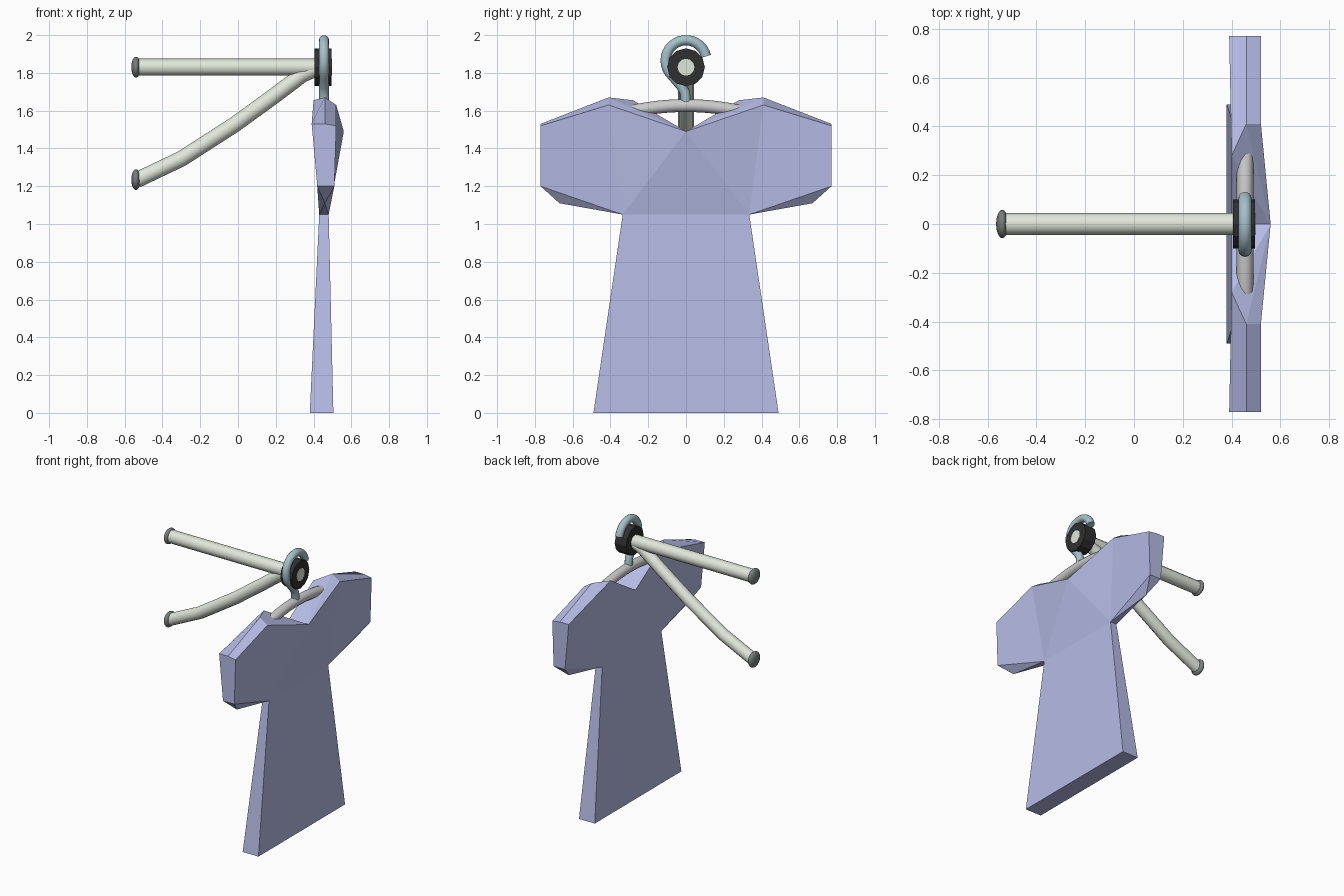
import bpy, bmesh
from math import sin, cos, radians, pi

if "Cube" in bpy.data.objects:
    bpy.data.objects.remove(bpy.data.objects["Cube"])


def colour(obj, name, rgb):
    mat = bpy.data.materials.get(name) or bpy.data.materials.new(name)
    mat.diffuse_color = (*rgb, 1)
    mat.use_nodes = True
    mat.node_tree.nodes["Principled BSDF"].inputs["Base Color"].default_value = mat.diffuse_color
    obj.data.materials.append(mat)


def shade(obj, angle=40):
    bpy.ops.object.select_all(action='DESELECT')
    obj.select_set(True)
    bpy.context.view_layer.objects.active = obj
    bpy.ops.object.shade_smooth_by_angle(angle=radians(angle))


def tube(name, points, radius, mat, rgb):
    cu = bpy.data.curves.new(name, 'CURVE')
    cu.dimensions = '3D'
    cu.bevel_depth = radius
    cu.bevel_resolution = 4
    cu.use_fill_caps = True
    sp = cu.splines.new('POLY')
    sp.points.add(len(points) - 1)
    for p, co in zip(sp.points, points):
        p.co = (*co, 1)
    obj = bpy.data.objects.new(name, cu)
    bpy.context.collection.objects.link(obj)
    bpy.ops.object.select_all(action='DESELECT')
    obj.select_set(True)
    bpy.context.view_layer.objects.active = obj
    bpy.ops.object.convert(target='MESH')
    obj = bpy.context.object
    obj.name = name
    colour(obj, mat, rgb)
    shade(obj)
    return obj


def end_cap(name, z):
    bpy.ops.mesh.primitive_uv_sphere_add(segments=20, ring_count=12, radius=1,
                                         location=(-0.54, 0, z))
    obj = bpy.context.object
    obj.name = name
    obj.scale = (0.025, 0.058, 0.055)
    colour(obj, "dark_grey", (0.2, 0.21, 0.21))
    shade(obj, 60)


PALE = ("pale_green", (0.75, 0.8, 0.71))

# Rail, curved brace and their end caps
tube("rail", [(-0.535, 0, 1.83), (0.497, 0, 1.83)], 0.045, *PALE)
tube("brace", [(-0.535, 0, 1.233), (-0.30, 0, 1.345), (-0.02, 0, 1.525), (0.18, 0, 1.67),
               (0.34, 0, 1.79), (0.44, 0, 1.835)], 0.042, *PALE)
end_cap("rail_cap", 1.83)
end_cap("brace_cap", 1.235)

# Round flange at the end of the rail
bpy.ops.mesh.primitive_cylinder_add(vertices=12, radius=0.1, depth=0.09,
                                    location=(0.45, 0, 1.83), rotation=(0, pi / 2, 0))
flange = bpy.context.object
flange.name = "flange"
colour(flange, "black", (0.03, 0.03, 0.03))

# Hanger hook and shoulder bar
arc = [(0.455, 0.108 * cos(radians(a)), 1.865 + 0.108 * sin(radians(a)))
       for a in range(12, 240, 12)]
tube("hanger_hook", arc + [(0.455, -0.025, 1.73), (0.455, -0.005, 1.695), (0.455, 0, 1.64)],
     0.027, "steel_blue", (0.38, 0.53, 0.59))
ys = [i * 0.05 for i in range(-11, 12)]
tube("hanger_bar", [(0.455, y, 1.627 - 0.38 * y * y) for y in ys],
     0.034, "warm_grey", (0.72, 0.7, 0.7))

# Garment: one half as key points (x, y, z), mirrored across y
P = {
    'neck_f': (0.56, 0, 1.49), 'neck_b': (0.40, 0, 1.48),
    'sh_f': (0.52, 0.41, 1.63), 'sh_m': (0.46, 0.41, 1.67), 'sh_b': (0.40, 0.28, 1.655),
    'cuff_f': (0.52, 0.77, 1.52), 'cuff_m': (0.46, 0.77, 1.53), 'cuff_b': (0.39, 0.77, 1.53),
    'low_f': (0.51, 0.77, 1.20), 'low_b': (0.42, 0.77, 1.20), 'under': (0.46, 0.67, 1.11),
    'pit_f': (0.48, 0.335, 1.05), 'pit_b': (0.43, 0.335, 1.05),
    'mid_f': (0.48, 0, 1.05), 'mid_b': (0.43, 0, 1.05),
    'hem_f': (0.505, 0.49, 0), 'hem_b': (0.38, 0.49, 0),
    'hem0_f': (0.505, 0, 0), 'hem0_b': (0.38, 0, 0),
}
F = ["neck_f mid_f pit_f", "neck_f pit_f sh_f", "sh_f pit_f low_f cuff_f",
     "mid_f hem0_f hem_f pit_f", "neck_b sh_b pit_b", "neck_b pit_b mid_b",
     "sh_b cuff_b low_b pit_b", "mid_b pit_b hem_b hem0_b",
     "sh_f cuff_f cuff_m sh_m", "sh_m cuff_m cuff_b sh_b",
     "neck_f sh_f sh_m", "neck_f sh_m sh_b", "neck_f sh_b neck_b",
     "cuff_f low_f low_b cuff_b cuff_m", "low_f under low_b",
     "low_f pit_f under", "low_b under pit_b", "under pit_f pit_b",
     "pit_f hem_f hem_b pit_b", "hem0_f hem0_b hem_b hem_f"]
bm = bmesh.new()
for side in (1, -1):
    v = {k: bm.verts.new((x, y * side, z)) for k, (x, y, z) in P.items()}
    for f in F:
        bm.faces.new([v[k] for k in f.split()])
bmesh.ops.remove_doubles(bm, verts=bm.verts, dist=0.0005)
bmesh.ops.recalc_face_normals(bm, faces=bm.faces)
me = bpy.data.meshes.new("garment")
bm.to_mesh(me)
bm.free()
garment = bpy.data.objects.new("garment", me)
bpy.context.collection.objects.link(garment)
colour(garment, "periwinkle", (0.47, 0.5, 0.79))
